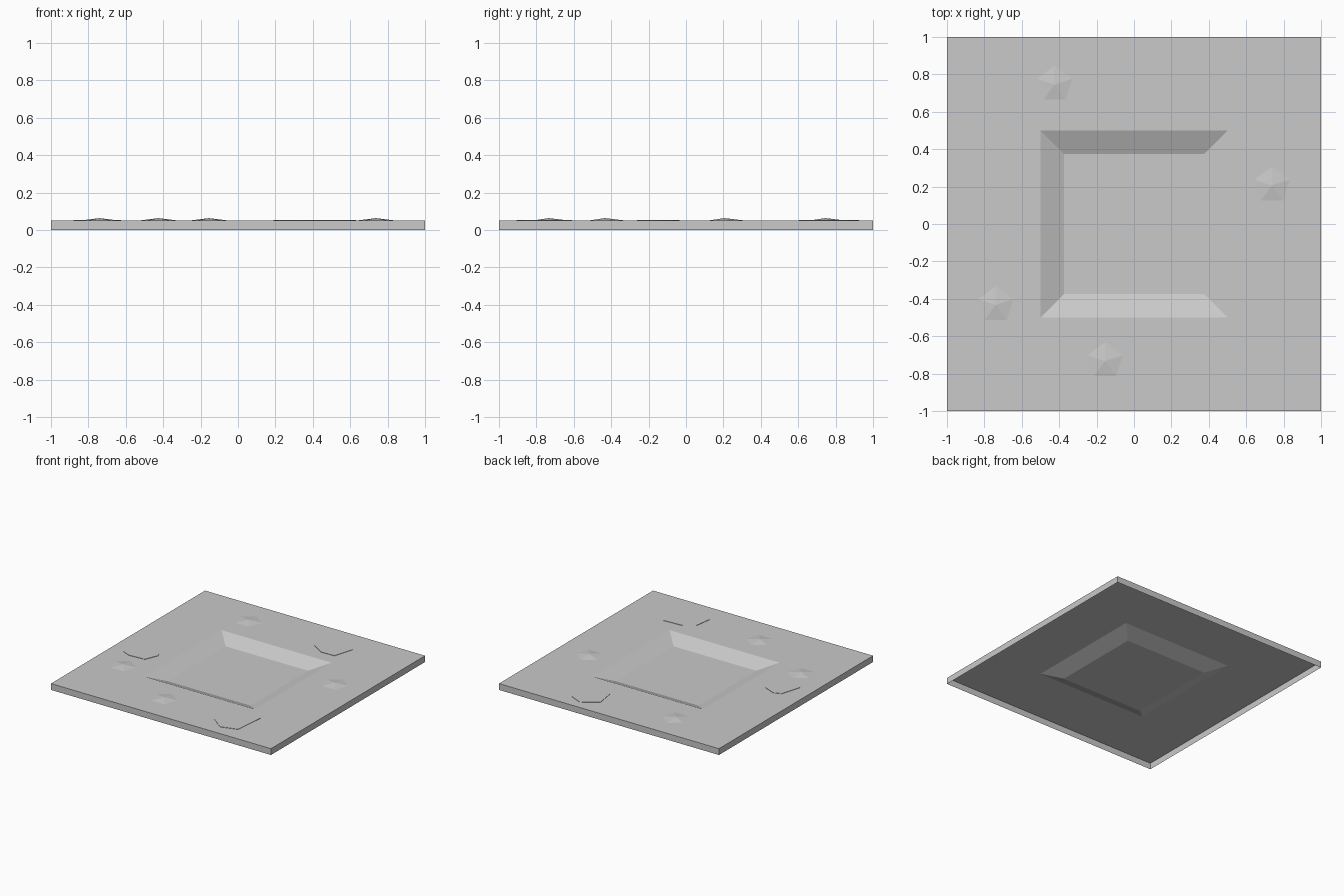
import bpy
import bmesh

cube = bpy.data.objects.get("Cube")
if cube:
    bpy.data.objects.remove(cube, do_unlink=True)

TOP = 0.052       # height of the tile's upper surface
PLATE = 0.003     # thickness of the flat stones
BUMP = 0.012      # height of the pebbles

stone = bpy.data.materials.new("grey_stone")
stone.use_nodes = True
grey = (0.588, 0.588, 0.588, 1)
stone.diffuse_color = grey
stone.node_tree.nodes["Principled BSDF"].inputs["Base Color"].default_value = grey


def square(half, z):
    return [(sx * half, sy * half, z)
            for sx, sy in ((-1, -1), (1, -1), (1, 1), (-1, 1))]


def loft(name, rings):
    """Join counter-clockwise rings with quads and cap the last one."""
    bm = bmesh.new()
    loops = [[bm.verts.new(p) for p in ring] for ring in rings]
    for low, high in zip(loops, loops[1:]):
        n = len(low)
        for i in range(n):
            j = (i + 1) % n
            bm.faces.new((low[i], low[j], high[j], high[i]))
    bm.faces.new(loops[-1])
    mesh = bpy.data.meshes.new(name)
    bm.to_mesh(mesh)
    bm.free()
    mesh.materials.append(stone)
    obj = bpy.data.objects.new(name, mesh)
    bpy.context.collection.objects.link(obj)
    return obj


# Tile: a hollow-backed shell with a square, slope-sided recess
loft("floor_tile", [square(1, 0), square(1, TOP),
                    square(0.5, TOP), square(0.375, 0)])

# Flat stones: thin irregular plates lying on the tile
outlines = {
    "flat_stone_left_back": [(0.33, 0.605), (0.45, 0.61), (0.50, 0.775), (0.43, 0.875),
                             (0.32, 0.925), (0.19, 0.84), (0.215, 0.68)],
    "flat_stone_right": [(-0.88, -0.23), (-0.81, -0.262), (-0.67, -0.252), (-0.625, -0.14),
                         (-0.66, -0.08), (-0.77, -0.035), (-0.83, -0.06)],
    "flat_stone_left_front": [(0.36, -0.82), (0.47, -0.905), (0.605, -0.865),
                              (0.63, -0.61), (0.465, -0.62), (0.38, -0.68)],
}
for name, outline in outlines.items():
    loft(name, [[(x, y, z) for x, y in outline] for z in (TOP, TOP + PLATE)])

# Pebbles: low five-sided pyramids
pebbles = [(-0.425, 0.746), (0.737, 0.206), (-0.74, -0.433), (-0.155, -0.733)]
for i, (x, y) in enumerate(pebbles, 1):
    bpy.ops.mesh.primitive_cone_add(vertices=5, radius1=0.1, radius2=0, depth=BUMP,
                                    end_fill_type='NOTHING',
                                    location=(x, y, TOP + BUMP / 2))
    pebble = bpy.context.object
    pebble.name = f"pebble_{i}"
    pebble.data.materials.append(stone)
